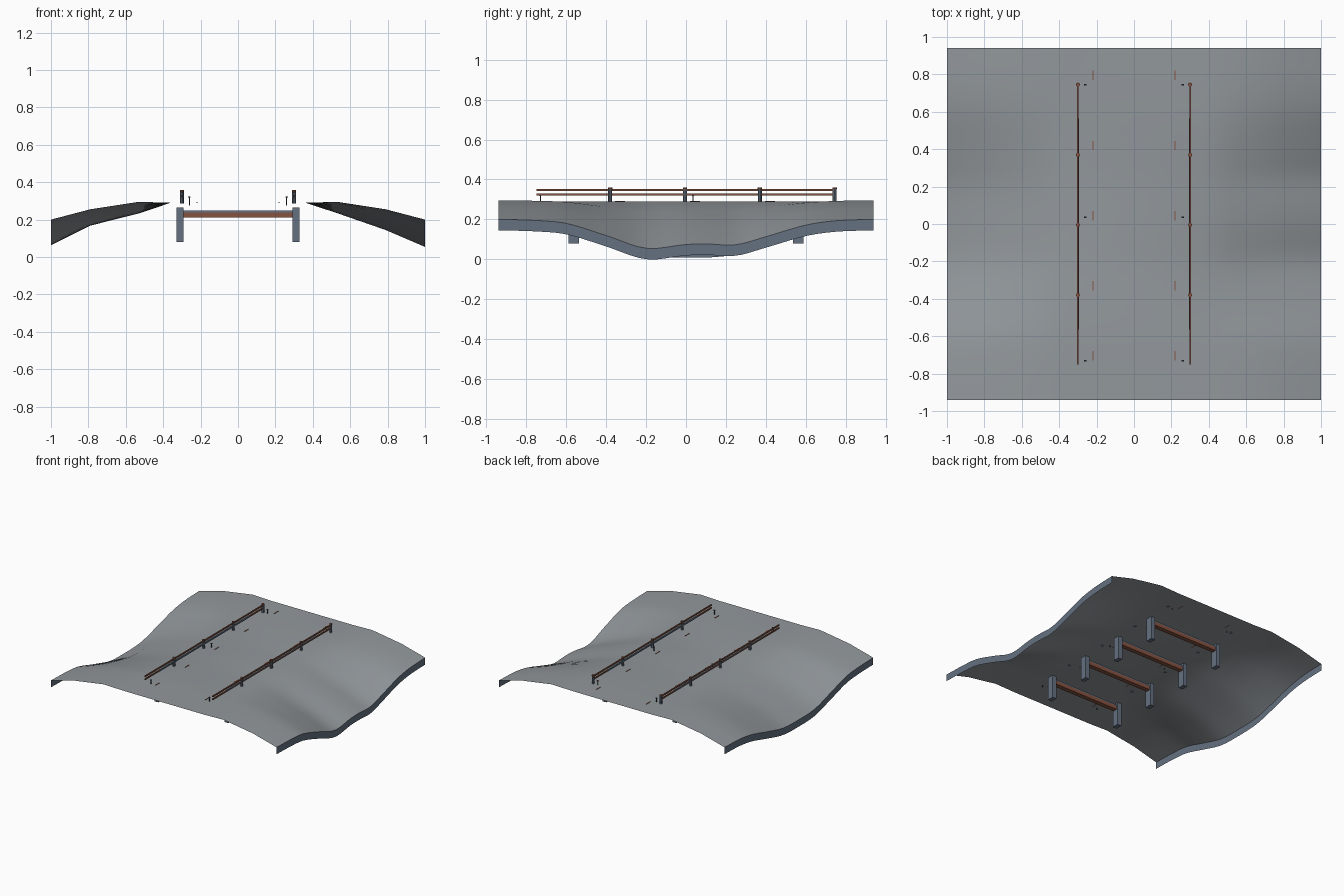
import bpy, bmesh
from mathutils import Vector

cube = bpy.data.objects.get("Cube")
if cube:
    bpy.data.objects.remove(cube, do_unlink=True)


def material(name, r, g, b):
    m = bpy.data.materials.new(name)
    m.use_nodes = True
    m.diffuse_color = (r, g, b, 1)
    m.node_tree.nodes["Principled BSDF"].inputs["Base Color"].default_value = (r, g, b, 1)
    return m


GROUND = material("ground_grey", .29, .315, .335)
STEEL = material("blue_grey_steel", .13, .165, .22)
RUST = material("rust_brown", .24, .085, .05)
DARK = material("dark_grey", .05, .05, .06)


def finish(name, bm, mat, smooth=False):
    mesh = bpy.data.meshes.new(name)
    bm.to_mesh(mesh)
    bm.free()
    mesh.materials.append(mat)
    for p in mesh.polygons:
        p.use_smooth = smooth
    obj = bpy.data.objects.new(name, mesh)
    bpy.context.collection.objects.link(obj)
    return obj


def boxes(name, mat, size, centres):
    bm = bmesh.new()
    for c in centres:
        made = bmesh.ops.create_cube(bm, size=1)["verts"]
        bmesh.ops.scale(bm, vec=size, verts=made)
        bmesh.ops.translate(bm, vec=c, verts=made)
    return finish(name, bm, mat)


def rods(name, mat, radius, length, centres, sides=8):
    bm = bmesh.new()
    for c in centres:
        made = bmesh.ops.create_cone(bm, cap_ends=True, segments=sides, radius1=radius,
                                     radius2=radius, depth=length)["verts"]
        bmesh.ops.translate(bm, vec=c, verts=made)
    return finish(name, bm, mat)


def curve_at(points, t):
    """Smooth curve through (position, value) points."""
    for i in range(len(points) - 1):
        (a, u), (b, v) = points[i], points[i + 1]
        if t <= b:
            pa, pu = points[max(i - 1, 0)]
            nb, nv = points[min(i + 2, len(points) - 1)]
            s, h = (t - a) / (b - a), b - a
            m0, m1 = (v - pu) / (b - pa) * h, (nv - u) / (nb - a) * h
            return (u * (2*s**3 - 3*s*s + 1) + m0 * (s**3 - 2*s*s + s)
                    + v * (3*s*s - 2*s**3) + m1 * (s**3 - s*s))
    return points[-1][1]


# Sloping ground: side profiles at the ends and at the hollow, blended along y
HALF = .94
COLS = [.36, .53, .79, 1]
END = [.29, .295, .255, .2]
HOLLOW = {-1: [.29, .232, .166, .06], 1: [.29, .235, .145, .055]}
DIP = {
    1: [(-HALF, 0), (-.75, .04), (-.6, .14), (-.4, .56), (-.2, 1), (0, .87),
        (.1, .85), (.25, .88), (.4, .6), (.6, .2), (.75, .05), (HALF, 0)],
    -1: [(-HALF, 0), (-.75, .04), (-.6, .14), (-.4, .54), (-.2, .92), (0, .98),
         (.2, .92), (.4, .58), (.6, .2), (.75, .05), (HALF, 0)],
}
ROWS = 40


def ground_point(side, col, y):
    w = curve_at(DIP[side], y)
    return Vector((side * COLS[col], y, END[col] + (HOLLOW[side][col] - END[col]) * w))


ys = [-HALF + 2 * HALF * i / ROWS for i in range(ROWS + 1)]
columns = [(-1, c) for c in (3, 2, 1, 0)] + [(1, c) for c in range(4)]
bm = bmesh.new()
grid = [[bm.verts.new(ground_point(s, c, y)) for s, c in columns] for y in ys]
for lo, hi in zip(grid, grid[1:]):
    for i in range(len(columns) - 1):
        bm.faces.new((lo[i], lo[i + 1], hi[i + 1], hi[i]))
finish("ground_sheet", bm, GROUND, smooth=True)

# Vertical skirts along both long edges
for side, label in ((-1, "right"), (1, "left")):
    bm = bmesh.new()
    pairs = []
    for y in ys:
        top = ground_point(side, 3, y)
        pairs.append((bm.verts.new(top), bm.verts.new(top - Vector((0, 0, .055)))))
    for (a, b), (c, d) in zip(pairs, pairs[1:]):
        bm.faces.new((a, b, d, c) if side > 0 else (c, d, b, a))
    finish(label + "_edge_skirt", bm, STEEL, smooth=True)

# Support frames under the deck
frame_ys = [-.5625 + .375 * i for i in range(4)]
boxes("support_legs", STEEL, (.036, .054, .186),
      [(s * .31, y, .173) for s in (-1, 1) for y in frame_ys])
boxes("cross_beams", RUST, (.59, .036, .028), [(0, y, .224) for y in frame_ys])
boxes("beam_top_plates", STEEL, (.59, .03, .012), [(0, y, .244) for y in frame_ys])

# Guard rails on both sides of the road
post_ys = [-.38 + .375 * i for i in range(4)]
for side, label in ((-1, "right"), (1, "left")):
    x = side * .3
    rods(label + "_rail_posts", STEEL, .01, .067, [(x, y, .3185) for y in post_ys])
    rods(label + "_post_caps", RUST, .011, .008, [(x, y, .355) for y in post_ys])
    boxes(label + "_rails", RUST, (.009, 1.5, .01), [(x, 0, .347), (x, 0, .324)])
    boxes(label + "_rail_strip", STEEL, (.011, 1.13, .011), [(x - side * .001, 0, .325)])

# Short marker pegs with flat heads
pegs = [(s * .26, y) for s in (-1, 1) for y in (-.73, .035, .745)]
rods("marker_pegs", DARK, .003, .045, [(x, y, .298) for x, y in pegs])
boxes("marker_heads", DARK, (.014, .008, .006), [(x, y, .321) for x, y in pegs])

# Lane dashes
boxes("lane_dashes", RUST, (.006, .05, .004),
      [(s * .22, -.705 + .375 * i, .291) for s in (-1, 1) for i in range(5)])
